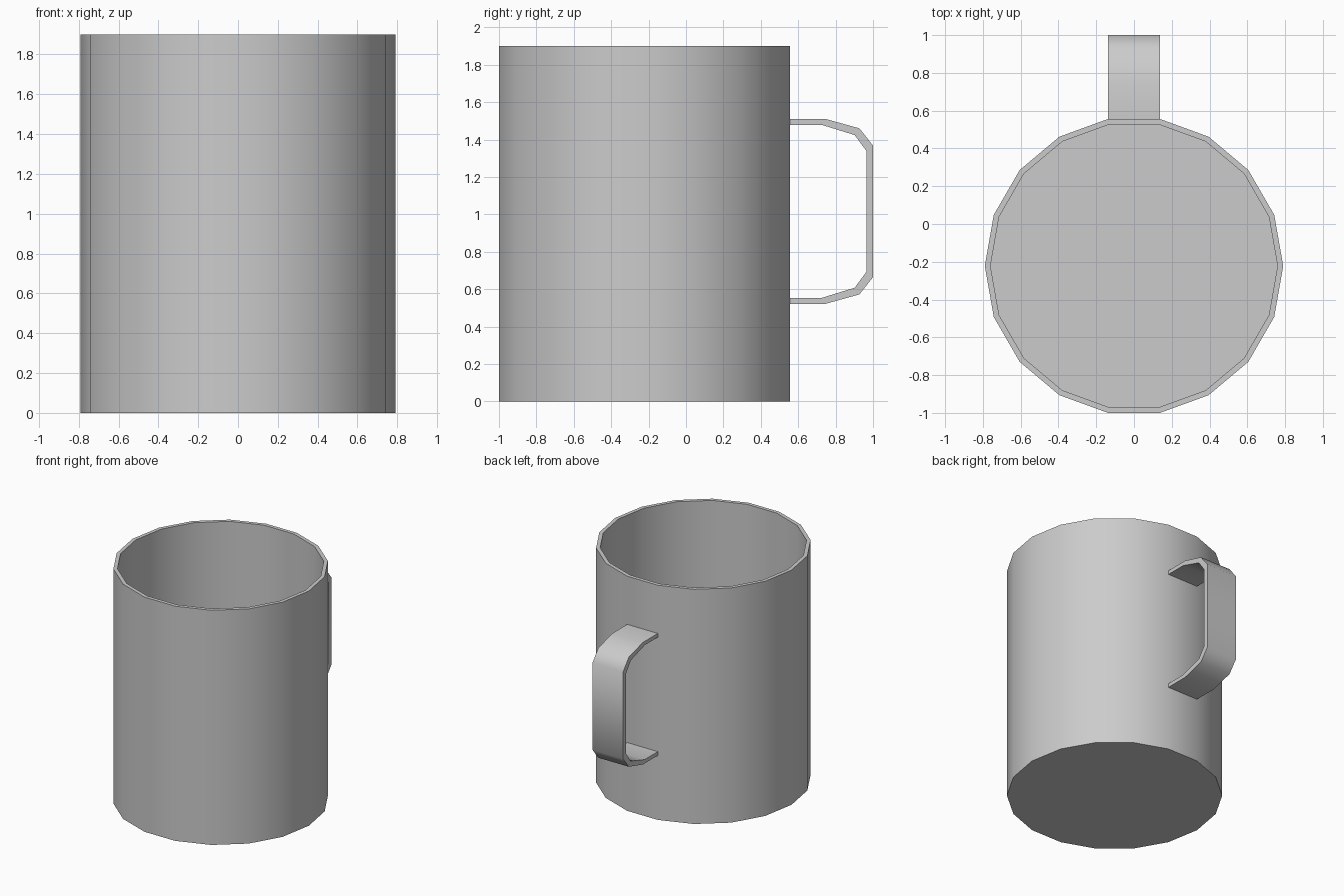
import bpy
import bmesh
import math
from mathutils import Vector

SIDES = 18
RADIUS = 0.79
WALL = 0.03
HEIGHT = 1.9
CENTRE_Y = -0.222
HALF_WIDTH = RADIUS * math.sin(math.pi / SIDES)
MID_Z = 1.016

if "Cube" in bpy.data.objects:
    bpy.data.objects.remove(bpy.data.objects["Cube"], do_unlink=True)

grey = bpy.data.materials.new("plain grey")
grey.use_nodes = True
colour = (0.6, 0.6, 0.6, 1)
grey.diffuse_color = colour
grey.node_tree.nodes["Principled BSDF"].inputs["Base Color"].default_value = colour


def finish(bm, name):
    """Turn a bmesh into a smooth object with sharp corners kept."""
    bmesh.ops.recalc_face_normals(bm, faces=bm.faces)
    mesh = bpy.data.meshes.new(name)
    bm.to_mesh(mesh)
    bm.free()
    mesh.materials.append(grey)
    obj = bpy.data.objects.new(name, mesh)
    bpy.context.collection.objects.link(obj)
    bpy.ops.object.select_all(action="DESELECT")
    obj.select_set(True)
    bpy.context.view_layer.objects.active = obj
    bpy.ops.object.shade_smooth_by_angle(angle=math.radians(45))
    return obj


# Cup body: outer wall, rim, inner wall and floor as a chain of rings
bm = bmesh.new()


def ring(radius, z):
    angles = [math.tau * i / SIDES for i in range(SIDES)]
    return [bm.verts.new((radius * math.cos(a), CENTRE_Y + radius * math.sin(a), z))
            for a in angles]


inner = RADIUS - WALL
rings = [ring(r, z) for r, z in
         ((RADIUS, 0), (RADIUS, HEIGHT), (inner, HEIGHT), (inner, WALL))]
for low, high in zip(rings, rings[1:]):
    for i in range(SIDES):
        j = (i + 1) % SIDES
        bm.faces.new((low[i], low[j], high[j], high[i]))
bm.faces.new(rings[0])
bm.faces.new(rings[-1])
finish(bm, "cup_body")

# Handle: a bent strap, its upper half profile mirrored downwards
root_y = CENTRE_Y + RADIUS * math.cos(math.pi / SIDES)
outside = [(root_y, 1.51), (0.747, 1.51), (0.927, 1.46), (1.0, 1.368)]
inside = [(root_y, 1.479), (0.724, 1.479), (0.902, 1.424), (0.964, 1.34)]

bm = bmesh.new()


def strap_edge(points):
    path = points + [(y, 2 * MID_Z - z) for y, z in reversed(points)]
    return [bm.verts.new((-HALF_WIDTH, y, z)) for y, z in path]


a, b = strap_edge(outside), strap_edge(inside)
side = [bm.faces.new((a[i], a[i + 1], b[i + 1], b[i])) for i in range(len(a) - 1)]
extruded = bmesh.ops.extrude_face_region(bm, geom=side, use_keep_orig=True)
moved = [v for v in extruded["geom"] if isinstance(v, bmesh.types.BMVert)]
bmesh.ops.translate(bm, verts=moved, vec=Vector((2 * HALF_WIDTH, 0, 0)))
finish(bm, "handle")
